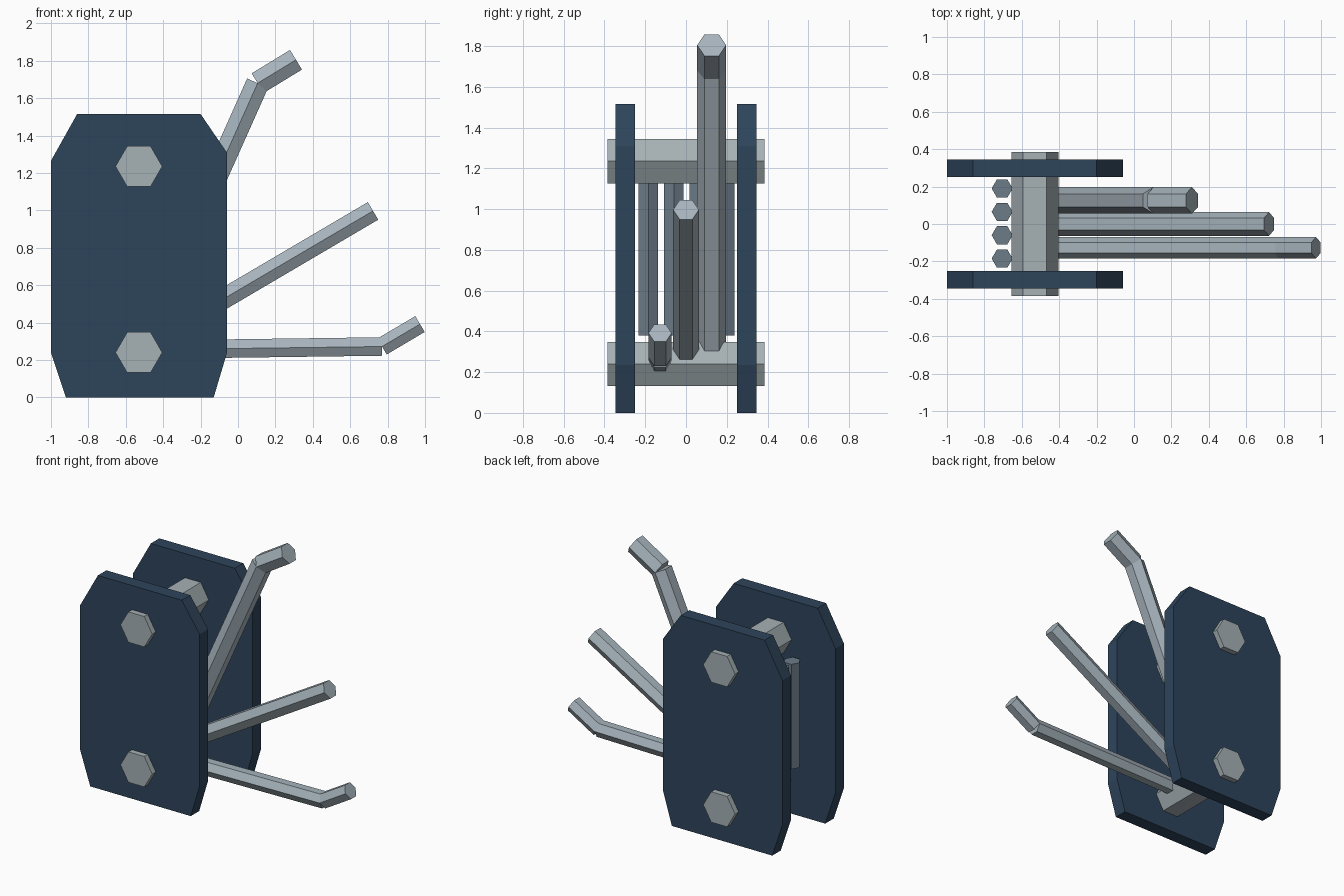
import bpy, bmesh
from math import pi
from mathutils import Vector, Matrix

cube = bpy.data.objects.get("Cube")
if cube:
    bpy.data.objects.remove(cube, do_unlink=True)


def material(name, rgb):
    mat = bpy.data.materials.new(name)
    mat.use_nodes = True
    colour = (*rgb, 1)
    mat.diffuse_color = colour
    mat.node_tree.nodes["Principled BSDF"].inputs["Base Color"].default_value = colour
    return mat


NAVY = material("navy blue", (0.027, 0.058, 0.105))
STEEL = material("light steel", (0.38, 0.44, 0.46))
KEY_STEEL = material("key steel", (0.38, 0.45, 0.50))
DARK_STEEL = material("dark steel", (0.15, 0.20, 0.25))


def finish(name, bm, mat):
    bmesh.ops.recalc_face_normals(bm, faces=bm.faces)
    mesh = bpy.data.meshes.new(name)
    bm.to_mesh(mesh)
    bm.free()
    mesh.materials.append(mat)
    obj = bpy.data.objects.new(name, mesh)
    bpy.context.collection.objects.link(obj)


def hex_bar(name, start, end, radius, corner, mat):
    """Hexagonal bar from start to end, with one corner edge towards 'corner'."""
    start, end, x = Vector(start), Vector(end), Vector(corner)
    z = (end - start).normalized()
    frame = Matrix((x, z.cross(x), z)).transposed().to_4x4()
    frame.translation = (start + end) / 2
    bm = bmesh.new()
    bmesh.ops.create_cone(bm, cap_ends=True, segments=6, radius1=radius, radius2=radius,
                          depth=(end - start).length, matrix=Matrix.Rotation(pi / 2, 4, "Z"))
    # Align a corner with local x whatever the primitive's starting angle
    top = next(v.co for v in bm.verts)
    spin = Matrix.Rotation(-Vector((1, 0)).angle_signed(top.xy) * -1, 4, "Z")
    bm.transform(frame @ spin)
    finish(name, bm, mat)


# Side plates with clipped corners
OUTLINE = [(-0.92, 0), (-0.13, 0), (-0.06, 0.235), (-0.06, 1.31),
           (-0.2, 1.515), (-0.86, 1.515), (-1, 1.265), (-1, 0.24)]
for name, y in (("front_plate", -0.345), ("back_plate", 0.25)):
    bm = bmesh.new()
    face = bm.faces.new([bm.verts.new((x, y, z)) for x, z in OUTLINE])
    sides = bmesh.ops.extrude_face_region(bm, geom=[face], use_keep_orig=True)
    bmesh.ops.translate(bm, vec=(0, 0.095, 0),
                        verts=[g for g in sides["geom"] if isinstance(g, bmesh.types.BMVert)])
    finish(name, bm, NAVY)

# Pins through both plates
for name, z in (("upper_pin", 1.235), ("lower_pin", 0.24)):
    hex_bar(name, (-0.53, -0.385, z), (-0.53, 0.385, z), 0.125, (1, 0, 0), STEEL)

# Folded keys standing between the plates
for i in range(4):
    y = -0.185 + 0.125 * i
    hex_bar(f"folded_key_{i + 1}", (-0.705, y, 0.38), (-0.705, y, 1.125),
            0.056, (1, 0, 0), DARK_STEEL)

# Opened keys: y, radius and path of (x, z) points
KEYS = {
    "large_key": (0.126, 0.071, [(-0.5, 0.325), (0.105, 1.68), (0.31, 1.805)]),
    "middle_key": (0, 0.063, [(-0.47, 0.296), (0.722, 0.997)]),
    "small_key": (-0.127, 0.057, [(-0.5, 0.255), (0.77, 0.272), (0.973, 0.392)]),
}
for name, (y, radius, path) in KEYS.items():
    for part, (a, b) in zip(("shaft", "tip"), zip(path, path[1:])):
        hex_bar(f"{name}_{part}", (a[0], y, a[1]), (b[0], y, b[1]), radius, (0, 1, 0), KEY_STEEL)
